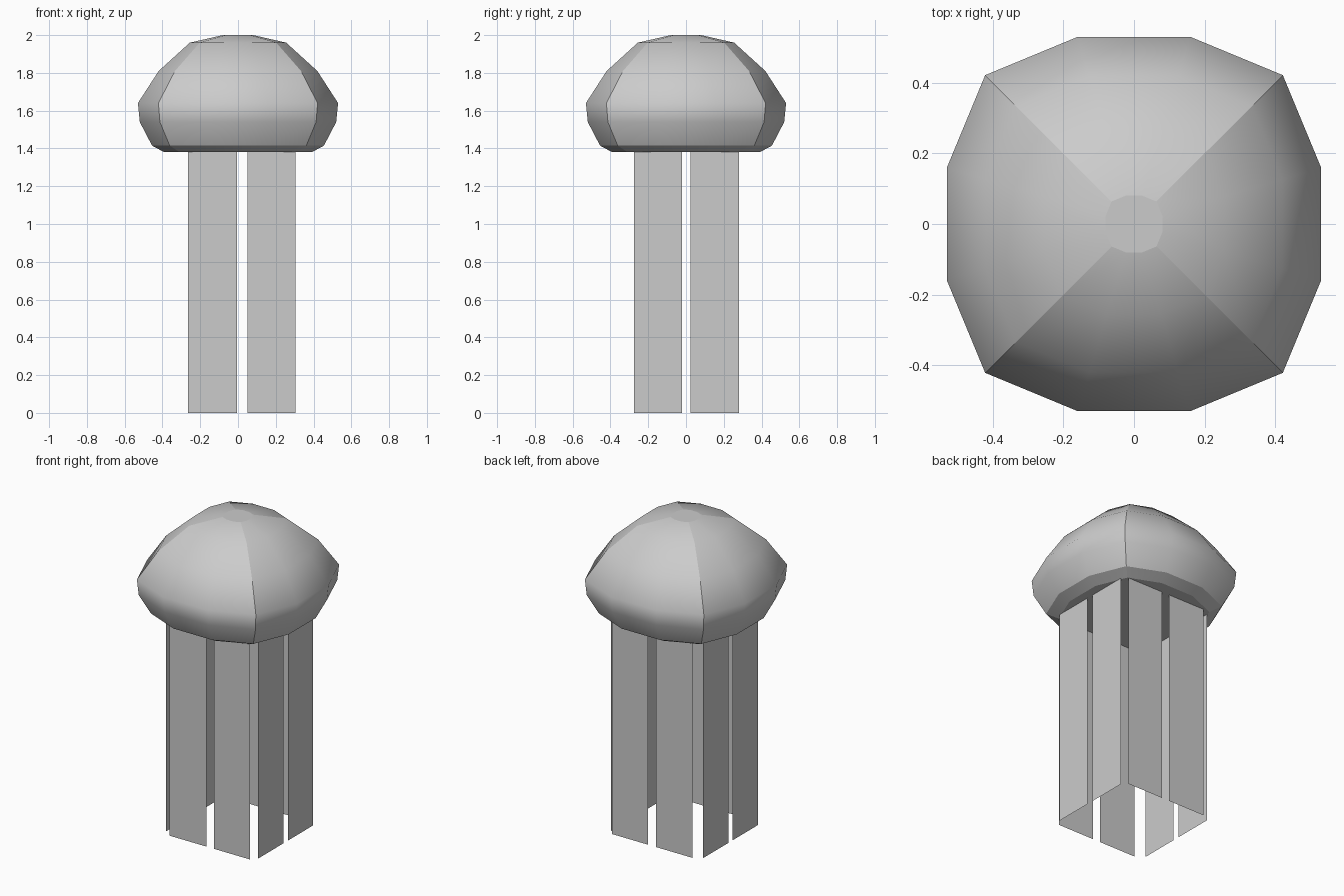
import bpy, bmesh

if "Cube" in bpy.data.objects:
    bpy.data.objects.remove(bpy.data.objects["Cube"])


def make_object(name, bm):
    mesh = bpy.data.meshes.new(name)
    bm.to_mesh(mesh)
    bm.free()
    obj = bpy.data.objects.new(name, mesh)
    bpy.context.collection.objects.link(obj)
    return obj


# Bell: a rounded-square 12-sided section scaled along a dome profile
quarter = [(1.0, -0.30), (1.0, 0.30), (0.795, 0.795)]
section = []
for _ in range(4):
    section += quarter
    quarter = [(-y, x) for x, y in quarter]

profile = [(0.39, 1.38), (0.455, 1.415), (0.52, 1.54), (0.53, 1.64),
           (0.42, 1.81), (0.255, 1.96), (0.08, 2.0)]

bm = bmesh.new()
rings = [[bm.verts.new((x * r, y * r, z)) for x, y in section] for r, z in profile]
n = len(section)
for low, high in zip(rings, rings[1:]):
    for i in range(n):
        j = (i + 1) % n
        face = bm.faces.new((low[i], low[j], high[j], high[i]))
        face.smooth = True
bm.faces.new(rings[-1])
bm.faces.new(rings[0][::-1])

# Sharp creases on the four corners, the rim and the crown
for low, high in zip(rings, rings[1:]):
    for i in range(2, n, 3):
        bm.edges.get((low[i], high[i])).smooth = False
for ring in (rings[0], rings[1], rings[-1]):
    for i in range(n):
        bm.edges.get((ring[i], ring[(i + 1) % n])).smooth = False
make_object("bell", bm)


# Tentacles: thin flat strips, two hanging on each side
def strip(name, a, b, top=1.38):
    bm = bmesh.new()
    bm.faces.new([bm.verts.new(p) for p in
                  ((*a, 0), (*b, 0), (*b, top), (*a, top))])
    make_object(name, bm)


for i, (x0, x1) in enumerate([(-0.265, -0.005), (0.05, 0.305)], 1):
    strip(f"front_tentacle_{i}", (x0, -0.312), (x1, -0.312))
    strip(f"back_tentacle_{i}", (x1, 0.312), (x0, 0.312))

for i, (y0, y1) in enumerate([(-0.275, -0.02), (0.025, 0.28)], 1):
    strip(f"right_tentacle_{i}", (0.335, y0), (0.335, y1))
    strip(f"left_tentacle_{i}", (-0.317, y1), (-0.317, y0))
